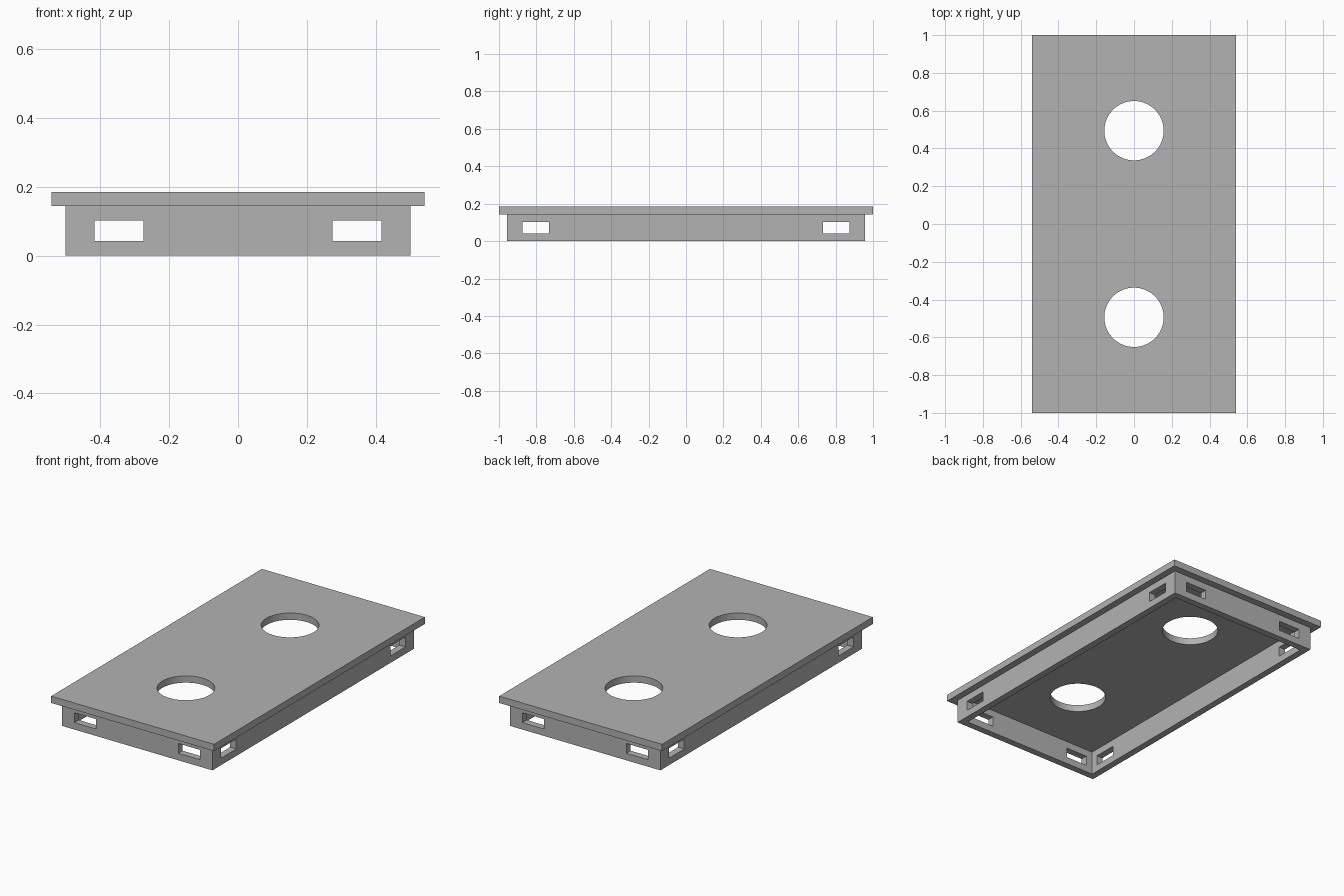
import bpy
import math

if "Cube" in bpy.data.objects:
    bpy.data.objects.remove(bpy.data.objects["Cube"], do_unlink=True)

HEIGHT = 0.184          # overall height
WALL = 0.041            # wall, lid and overhang thickness
HALF_X, HALF_Y = 0.5, 0.957
SKIRT_TOP = HEIGHT - WALL

grey = bpy.data.materials.new("plain grey")
grey.use_nodes = True
grey.diffuse_color = (0.45, 0.45, 0.45, 1)
grey.node_tree.nodes["Principled BSDF"].inputs["Base Color"].default_value = grey.diffuse_color


def box(name, half_x, half_y, z0, z1, x=0, y=0):
    bpy.ops.mesh.primitive_cube_add(size=1, location=(x, y, (z0 + z1) / 2))
    ob = bpy.context.object
    ob.name = name
    ob.scale = (2 * half_x, 2 * half_y, z1 - z0)
    bpy.ops.object.transform_apply(location=True, rotation=True, scale=True)
    ob.data.materials.append(grey)
    return ob


def cut(target, cutter):
    mod = target.modifiers.new("cut", "BOOLEAN")
    mod.operation = "DIFFERENCE"
    mod.solver = "EXACT"
    mod.object = cutter
    bpy.ops.object.select_all(action="DESELECT")
    bpy.context.view_layer.objects.active = target
    target.select_set(True)
    bpy.ops.object.modifier_apply(modifier=mod.name)
    bpy.data.objects.remove(cutter, do_unlink=True)


# Lid with two round openings
lid = box("lid", HALF_X + WALL, HALF_Y + WALL + 0.002, SKIRT_TOP, HEIGHT)
for side in (-1, 1):
    bpy.ops.mesh.primitive_cylinder_add(vertices=96, radius=0.157, depth=0.5,
                                        location=(0, side * 0.494, HEIGHT))
    bore = bpy.context.object
    bore.data.materials.append(grey)
    cut(lid, bore)
lid.select_set(True)
bpy.context.view_layer.objects.active = lid
bpy.ops.object.shade_smooth_by_angle(angle=math.radians(30))

# Hollow skirt under the lid
skirt = box("skirt", HALF_X, HALF_Y, 0, SKIRT_TOP)
cut(skirt, box("cavity", HALF_X - WALL, HALF_Y - WALL, -0.1, SKIRT_TOP + 0.1))

# Slots near every corner, cut straight through opposite walls
SLOT_Z0, SLOT_Z1, SLOT_HALF = 0.042, 0.101, 0.0715
for side in (-1, 1):
    cut(skirt, box("end_slots", SLOT_HALF, 1.2, SLOT_Z0, SLOT_Z1, x=side * 0.345))
    cut(skirt, box("side_slots", 0.8, SLOT_HALF, SLOT_Z0, SLOT_Z1, y=side * 0.803))
